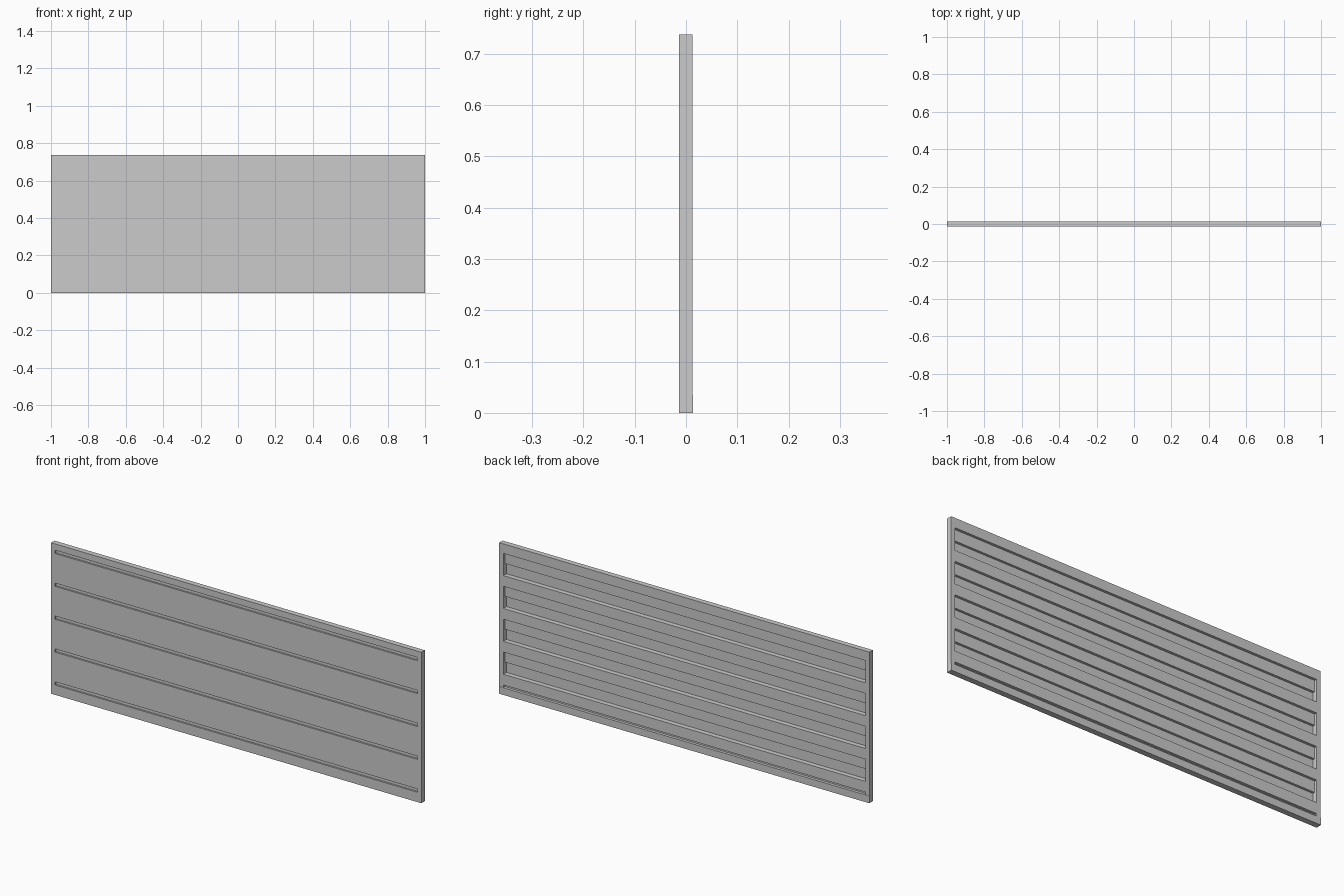
import bpy, bmesh

if "Cube" in bpy.data.objects:
    bpy.data.objects.remove(bpy.data.objects["Cube"])

HEIGHT = 0.737
FRONT, MIDDLE, DEEP, BACK, LIP = -0.0138, 0.0, -0.0115, 0.0126, 0.0138
INNER = 0.978          # half width of the stepped panel between the posts
PITCH = 0.1605         # spacing of the repeated slats
SLOT_DEPTH = 0.008
SLOT_Z = [0.690 - PITCH * i for i in range(5)]


def extrude_profile(name, profile, x0, x1):
    """Extrude a closed (y, z) profile along x."""
    bm = bmesh.new()
    face = bm.faces.new([bm.verts.new((x0, y, z)) for y, z in profile])
    ext = bmesh.ops.extrude_face_region(bm, geom=[face])
    moved = [v for v in ext["geom"] if isinstance(v, bmesh.types.BMVert)]
    bmesh.ops.translate(bm, verts=moved, vec=(x1 - x0, 0, 0))
    bmesh.ops.recalc_face_normals(bm, faces=bm.faces)
    mesh = bpy.data.meshes.new(name)
    bm.to_mesh(mesh)
    bm.free()
    obj = bpy.data.objects.new(name, mesh)
    bpy.context.collection.objects.link(obj)
    return obj


# Stepped back, going down: flush land, half-depth step, deep step, ledge
profile = [(BACK, HEIGHT)]
for z in SLOT_Z[:-1]:
    profile += [(BACK, z), (MIDDLE, z),
                (MIDDLE, z - 0.054), (DEEP, z - 0.054),
                (DEEP, z - 0.108), (BACK, z - 0.108)]

# Bottom groove and slightly thicker lip on the back
profile += [(BACK, SLOT_Z[-1]), (MIDDLE, SLOT_Z[-1]),
            (MIDDLE, 0.035), (LIP, 0.035), (LIP, 0), (FRONT, 0)]

# Flat front with narrow horizontal slots, going up
for z in reversed(SLOT_Z):
    profile += [(FRONT, z), (FRONT + SLOT_DEPTH, z),
                (FRONT + SLOT_DEPTH, z + 0.016), (FRONT, z + 0.016)]
profile.append((FRONT, HEIGHT))
extrude_profile("slatted_panel", profile, -INNER, INNER)

# End posts
post = [(FRONT, 0), (LIP, 0), (LIP, 0.035), (BACK, 0.035),
        (BACK, HEIGHT), (FRONT, HEIGHT)]
for side, x0, x1 in (("left", -1, -INNER), ("right", INNER, 1)):
    extrude_profile(side + "_end_post", post, x0, x1)
